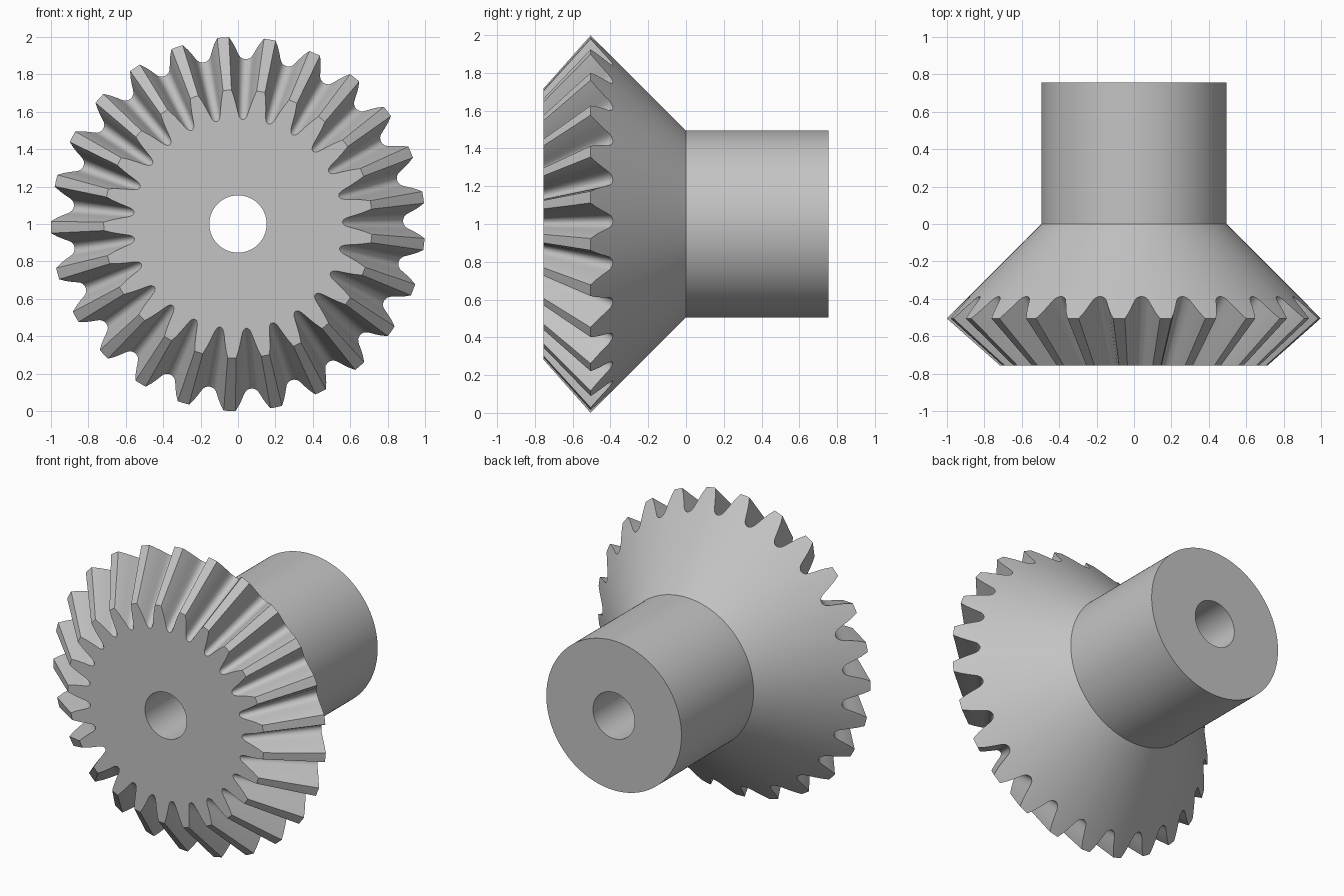
import bpy, bmesh
from math import radians, cos, sin

cube = bpy.data.objects.get("Cube")
if cube:
    bpy.data.objects.remove(cube)

TEETH = 25
PITCH = 360 / TEETH
GROOVE_ANGLE = 87.4      # centre of one groove, degrees
APEX = -1.39             # where all tooth lines meet on the axis
FRONT, BACK = -0.755, 0.755
NECK, BORE = 0.495, 0.153

# Half of a tooth gap: degrees from the groove centre, radius
half_gap = [(0, 0.882), (0.8, 0.884), (1.6, 0.89), (2.2, 0.90), (2.7, 0.915),
            (3.4, 0.94), (4.3, 0.97), (5.4, 1.0)]
gap = [(-a, r) for a, r in reversed(half_gap[1:])] + half_gap + [(PITCH / 2, 1.0)]
outline = [(radians(GROOVE_ANGLE + i * PITCH + a), r)
           for i in range(TEETH) for a, r in gap]


def heel(r):
    """Outer tooth end, lying on the back cone."""
    return r, NECK - r


def toe(r):
    """Inner tooth end: the heel shrunk toward the apex onto the front plane."""
    r, y = heel(r)
    return r * (FRONT - APEX) / (y - APEX), FRONT


# Each section gives the radius and depth of one ring around the axis
sections = [lambda r: (BORE, FRONT), toe, heel, lambda r: (NECK, 0),
            lambda r: (NECK, BACK), lambda r: (BORE, BACK)]

bm = bmesh.new()
rings = []
for section in sections:
    ring = []
    for angle, r in outline:
        radius, y = section(r)
        ring.append(bm.verts.new((radius * cos(angle), y, 1 + radius * sin(angle))))
    rings.append(ring)

# Join neighbouring rings, and the last to the first through the bore
count = len(outline)
for k, ring in enumerate(rings):
    following = rings[(k + 1) % len(rings)]
    for i in range(count):
        j = (i + 1) % count
        bm.faces.new((ring[i], ring[j], following[j], following[i]))
bmesh.ops.recalc_face_normals(bm, faces=bm.faces)

mesh = bpy.data.meshes.new("bevel_gear")
bm.to_mesh(mesh)
bm.free()
gear = bpy.data.objects.new("bevel_gear", mesh)
bpy.context.collection.objects.link(gear)

# Plain grey metal
grey = bpy.data.materials.new("grey")
grey.use_nodes = True
colour = (0.55, 0.55, 0.55, 1)
grey.diffuse_color = colour
grey.node_tree.nodes["Principled BSDF"].inputs["Base Color"].default_value = colour
mesh.materials.append(grey)

# Smooth round surfaces, crisp edges
bpy.ops.object.select_all(action='DESELECT')
gear.select_set(True)
bpy.context.view_layer.objects.active = gear
bpy.ops.object.shade_smooth_by_angle(angle=radians(28))
